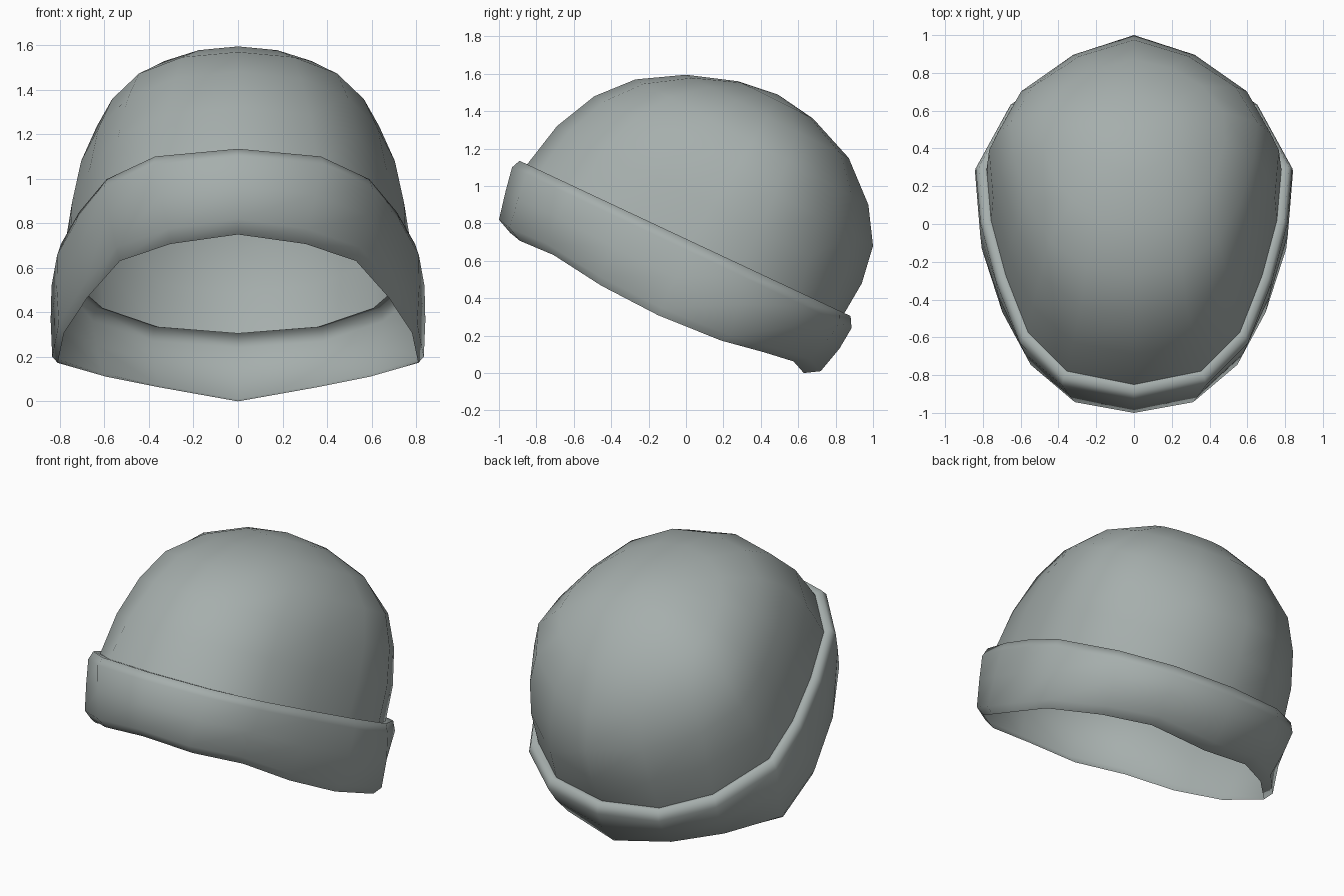
import bpy, bmesh

if "Cube" in bpy.data.objects:
    bpy.data.objects.remove(bpy.data.objects["Cube"])

# Half outlines front to back: sideways fraction, position along the axis, height offset
OPENING = ([0, .375, .655, .835, .965, 1, .73, .43, 0],
           [0, .033, .148, .31, .505, .72, .866, .965, 1],
           [0, -.018, -.008, -.05, -.063, -.037, .01, .036, 0])
FOLD = ([0, .455, .72, .87, .97, 1, .78, .46, 0],
        [0, .042, .165, .342, .515, .675, .86, .965, 1], [0] * 9)
CROWN = ([0, .38, .67, .85, .955, .98, .81, .435, 0],
         [0, .035, .145, .315, .5, .65, .80, .93, 1], [0] * 9)
TOP = ([0, .36, .67, .88, .98, .96, .74, .40, 0],
       [0, .038, .146, .31, .5, .68, .84, .95, 1], [0] * 9)


def blend(a, b, k):
    return [[p + (q - p) * k for p, q in zip(u, v)] for u, v in zip(a, b)]


MID = blend(OPENING, FOLD, .5)
LOW = blend(FOLD, CROWN, .5)

# Rings: front (y, z), back (y, z), half width, outline
rings = [
    # folded cuff, from the open bottom edge upwards
    (-.94, .75, .63, .00, .81, OPENING),
    (-1.0, .82, .72, .01, .835, OPENING),
    (-.965, .97, .82, .13, .842, MID),
    (-.93, 1.10, .885, .24, .838, FOLD),
    (-.89, 1.135, .88, .305, .82, FOLD),
    (-.85, 1.115, .838, .305, .78, FOLD),
    # crown
    (-.69, 1.32, .94, .48, .775, LOW),
    (-.49, 1.48, 1.0, .68, .738, CROWN),
    (-.27, 1.57, .975, .90, .665, CROWN),
    (0, 1.595, .87, 1.15, .49, TOP),
    (.28, 1.56, .68, 1.36, .25, TOP),
]
CREASE = 5


def make_ring(bm, fy, fz, by, bz, w, outline):
    half = [(w * x, fy + (by - fy) * t, fz + (bz - fz) * t + dz) for x, t, dz in zip(*outline)]
    pts = half + [(-x, y, z) for x, y, z in half[7:0:-1]]
    return [bm.verts.new(p) for p in pts]


bm = bmesh.new()
loops = [make_ring(bm, *r) for r in rings]
for a, b in zip(loops, loops[1:]):
    for i in range(16):
        j = (i + 1) % 16
        bm.faces.new((a[i], a[j], b[j], b[i]))

# top of the crown
apex = bm.verts.new((0, .49, 1.49))
for i in range(16):
    bm.faces.new((loops[-1][i], loops[-1][(i + 1) % 16], apex))
for f in bm.faces:
    f.smooth = True

# sharp crease where the crown enters the cuff
for i in range(16):
    bm.edges.get((loops[CREASE][i], loops[CREASE][(i + 1) % 16])).smooth = False

mesh = bpy.data.meshes.new("knit_cap")
bm.to_mesh(mesh)
bm.free()
cap = bpy.data.objects.new("knit_cap", mesh)
bpy.context.collection.objects.link(cap)

# grey wool
mat = bpy.data.materials.new("grey_wool")
mat.diffuse_color = (.38, .425, .415, 1)
mat.use_nodes = True
mat.node_tree.nodes["Principled BSDF"].inputs["Base Color"].default_value = mat.diffuse_color
mesh.materials.append(mat)
